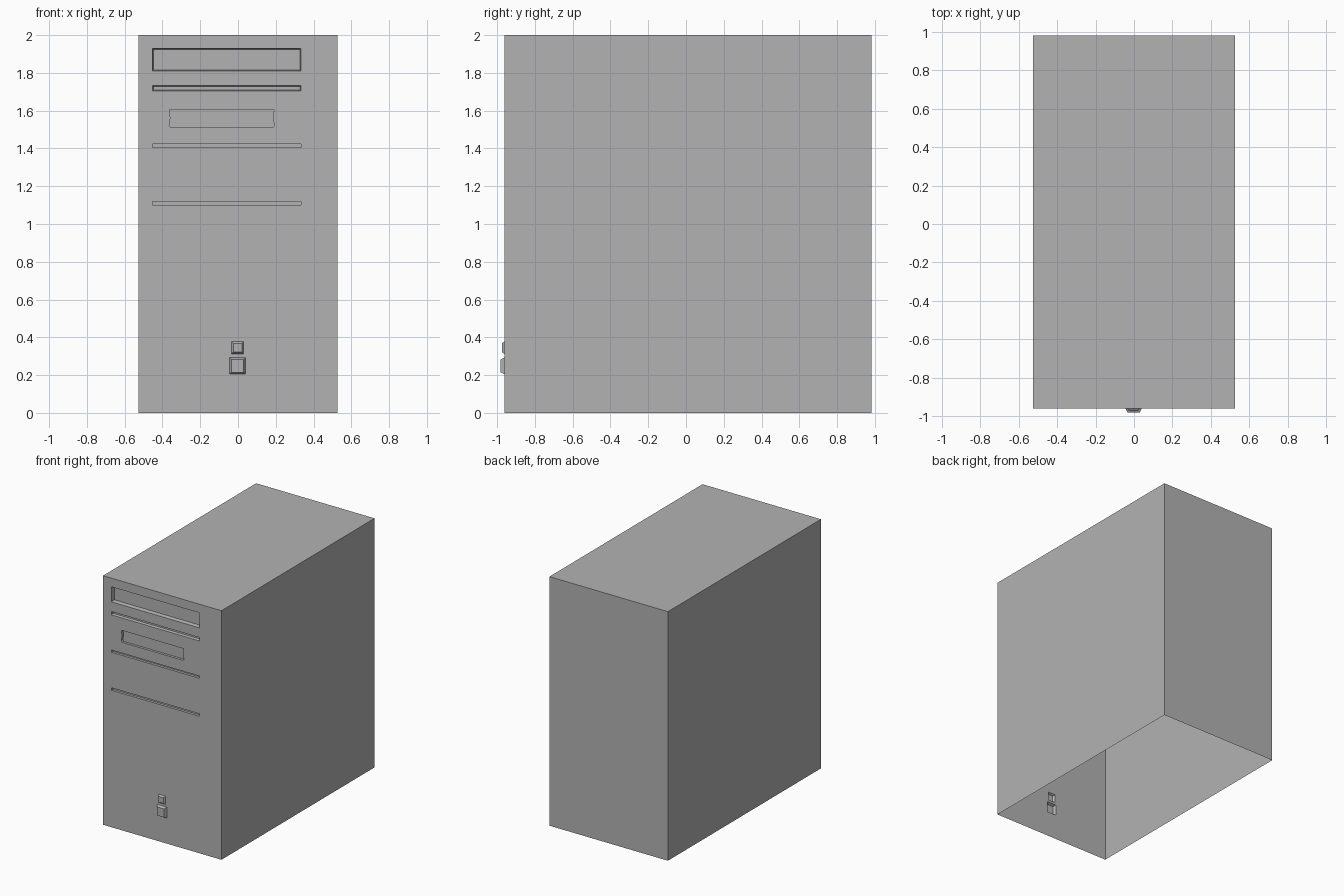
import bpy
import bmesh

FRONT, BACK, HALF_W, HEIGHT = -0.961, 0.981, 0.526, 2.0

if "Cube" in bpy.data.objects:
    bpy.data.objects.remove(bpy.data.objects["Cube"], do_unlink=True)

# One flat grey for everything
grey = bpy.data.materials.new("case_grey")
grey.use_nodes = True
colour = (0.45, 0.45, 0.45, 1)
grey.diffuse_color = colour
grey.node_tree.nodes["Principled BSDF"].inputs["Base Color"].default_value = colour


def rect(x0, x1, z0, z1, inset=0.0):
    return [(x0 + inset, z0 + inset), (x1 - inset, z0 + inset),
            (x1 - inset, z1 - inset), (x0 + inset, z1 - inset)]


def loft(name, rings):
    """Closed solid through matching (outline, y) rings."""
    bm = bmesh.new()
    loops = [[bm.verts.new((x, y, z)) for x, z in pts] for pts, y in rings]
    bm.faces.new(loops[0])
    bm.faces.new(loops[-1])
    for a, b in zip(loops, loops[1:]):
        for i in range(len(a)):
            j = (i + 1) % len(a)
            bm.faces.new((a[i], a[j], b[j], b[i]))
    bmesh.ops.recalc_face_normals(bm, faces=bm.faces)
    mesh = bpy.data.meshes.new(name)
    bm.to_mesh(mesh)
    bm.free()
    mesh.materials.append(grey)
    obj = bpy.data.objects.new(name, mesh)
    bpy.context.collection.objects.link(obj)
    return obj


def combine(target, tool, operation):
    tool.hide_render = True
    mod = target.modifiers.new(tool.name, "BOOLEAN")
    mod.operation, mod.solver, mod.object = operation, "EXACT", tool
    bpy.context.view_layer.objects.active = target
    bpy.ops.object.modifier_apply(modifier=mod.name)
    bpy.data.objects.remove(tool, do_unlink=True)


def recess(name, mouth, floor, depth):
    tool = loft(name, [(mouth, FRONT - 0.03), (mouth, FRONT), (floor, FRONT + depth)])
    combine(case, tool, "DIFFERENCE")


def button(name, x0, x1, z0, z1, height):
    base = rect(x0, x1, z0, z1)
    tool = loft(name, [(base, FRONT + 0.03), (base, FRONT),
                       (rect(x0, x1, z0, z1, 0.01), FRONT - height)])
    combine(case, tool, "UNION")


# Case body
box = rect(-HALF_W, HALF_W, 0, HEIGHT)
case = loft("computer_case", [(box, FRONT), (box, BACK)])

# Drive bay and slots: bottom, top, taper, depth
for name, z0, z1, taper, depth in [
        ("drive_bay", 1.81, 1.93, 0.006, 0.03),
        ("disc_slot", 1.705, 1.732, 0.005, 0.02),
        ("middle_slot", 1.405, 1.423, 0, 0.02),
        ("lower_slot", 1.1, 1.12, 0, 0.02)]:
    recess(name, rect(-0.453, 0.333, z0, z1), rect(-0.453, 0.333, z0, z1, taper), depth)

# Floppy recess, flared towards its lower corners
half = [(0.27, 1.51), (0.278, 1.52), (0.272, 1.56), (0.276, 1.605)]
panel = [(x - 0.086, z) for x, z in half] + [(-x - 0.086, z) for x, z in reversed(half)]
recess("floppy_recess", panel, panel, 0.02)

# Power and reset buttons
button("reset_button", -0.035, 0.03, 0.312, 0.378, 0.014)
button("power_button", -0.044, 0.04, 0.205, 0.293, 0.02)

# The underside is open
bm = bmesh.new()
bm.from_mesh(case.data)
under = [f for f in bm.faces if f.normal.z < -0.9 and f.calc_center_median().z < 0.01]
bmesh.ops.delete(bm, geom=under, context="FACES")
bm.to_mesh(case.data)
bm.free()
